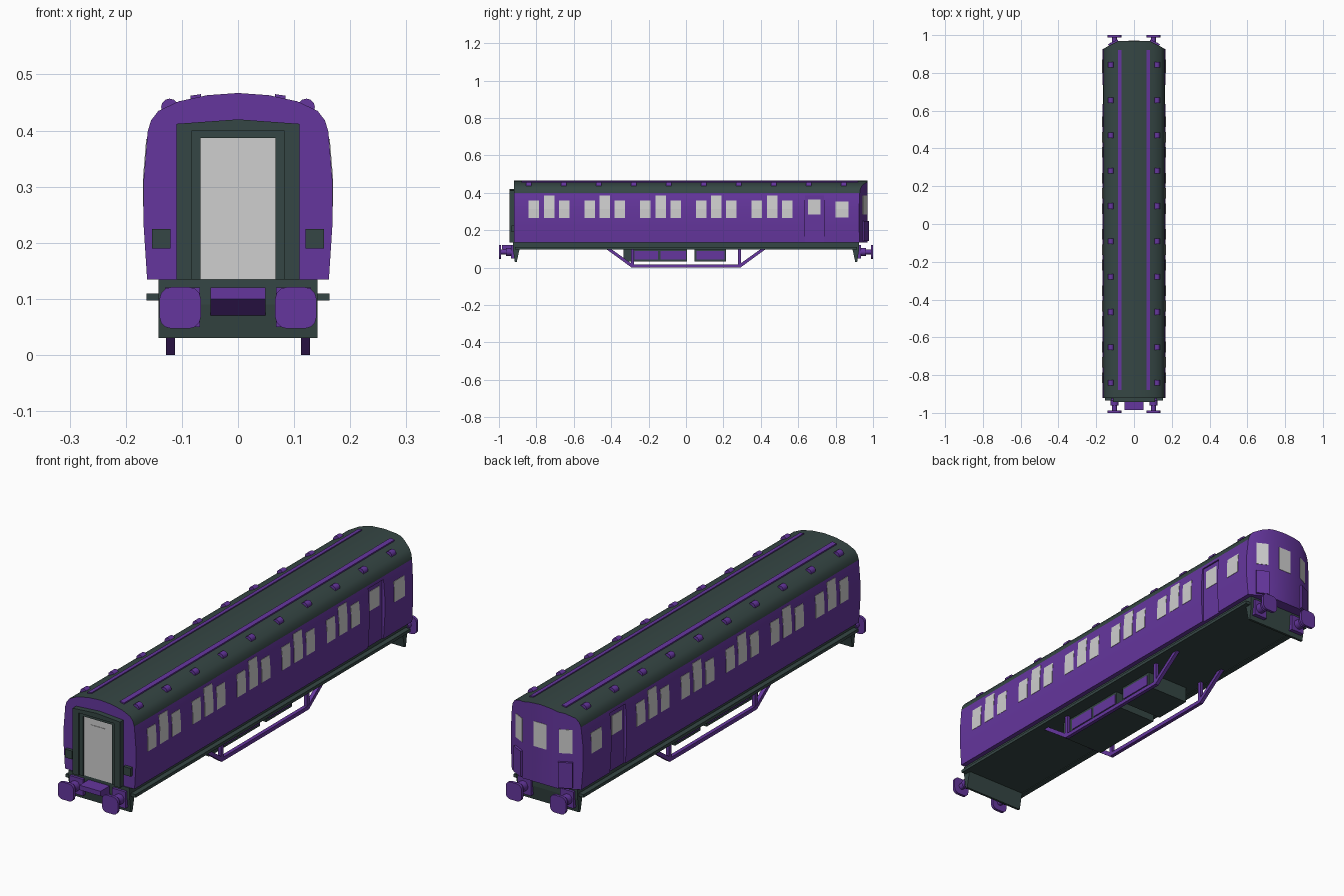
import bpy, bmesh, math
from mathutils import Matrix, Vector

old = bpy.data.objects.get("Cube")
if old:
    bpy.data.objects.remove(old)


def material(name, rgb):
    m = bpy.data.materials.new(name)
    m.use_nodes = True
    m.diffuse_color = (*rgb, 1)
    m.node_tree.nodes["Principled BSDF"].inputs["Base Color"].default_value = (*rgb, 1)
    return m


PURPLE = material("purple paint", (0.13, 0.037, 0.34))
DARK = material("dark slate", (0.036, 0.062, 0.058))
GLASS = material("pale grey", (0.62, 0.62, 0.62))


def finish(name, bm, *mats):
    bmesh.ops.recalc_face_normals(bm, faces=bm.faces[:])
    mesh = bpy.data.meshes.new(name)
    bm.to_mesh(mesh)
    bm.free()
    for m in mats:
        mesh.materials.append(m)
    ob = bpy.data.objects.new(name, mesh)
    bpy.context.collection.objects.link(ob)
    return ob


def prism_mesh(points, a, b, axis="y"):
    """Extrude a 2D outline: (x, z) along y, or (y, z) along x."""
    bm = bmesh.new()
    place = (lambda p, t: (p[0], t, p[1])) if axis == "y" else (lambda p, t: (t, p[0], p[1]))
    ends = [[bm.verts.new(place(p, t)) for p in points] for t in (a, b)]
    n = len(points)
    bm.faces.new(ends[0])
    bm.faces.new(ends[1][::-1])
    for i in range(n):
        j = (i + 1) % n
        bm.faces.new((ends[0][i], ends[0][j], ends[1][j], ends[1][i]))
    return bm


def prism(name, points, a, b, mat, axis="y"):
    return finish(name, prism_mesh(points, a, b, axis), mat)


def box(name, x, y, z, mat):
    pts = [(x[0], z[0]), (x[1], z[0]), (x[1], z[1]), (x[0], z[1])]
    return prism(name, pts, y[0], y[1], mat)


def smooth(objects):
    bpy.ops.object.select_all(action="DESELECT")
    for ob in objects:
        ob.select_set(True)
    bpy.context.view_layer.objects.active = objects[0]
    bpy.ops.object.shade_smooth_by_angle(angle=math.radians(32))


# Half cross-section of the coach, bottom to roof crown
EAVE = 0.398
SIDE = [(0.162, 0.135), (0.168, 0.228), (0.168, 0.314), (0.161, EAVE)]
ROOF = [(0.155, 0.418), (0.142, 0.435), (0.106, 0.452), (0.055, 0.463)]
CROWN = (0, 0.467)
DOOR_X = 0.156
DOOR_Y = (0.635, 0.737)


def side_x(z):
    for (x0, z0), (x1, z1) in zip(SIDE, SIDE[1:]):
        if z <= z1:
            return x0 + (x1 - x0) * (z - z0) / (z1 - z0)
    return SIDE[-1][0]


def mirrored(half):
    return half + [CROWN] + [(-x, z) for x, z in reversed(half)]


# Bowed rear end: a flat middle and two angled facets
REAR, FLAT, CORNER = 0.97, 0.08, (0.168, 0.925)
slope = Vector((REAR - CORNER[1], CORNER[0] - FLAT, 0)).normalized()
door_half = [(DOOR_X, 0.135), (DOOR_X, 0.385), (side_x(0.385), 0.385), SIDE[-1]] + ROOF
shells = [("main_body", SIDE + ROOF, -0.92, DOOR_Y[0]),
          ("doorway_body", door_half, *DOOR_Y),
          ("rear_body", SIDE + ROOF, DOOR_Y[1], REAR)]
rounded = []
for name, half, y0, y1 in shells:
    bm = prism_mesh(mirrored(half), y0, y1)
    if name == "rear_body":
        for s in (-1, 1):
            cut = bmesh.ops.bisect_plane(
                bm, geom=bm.verts[:] + bm.edges[:] + bm.faces[:], dist=1e-5, clear_outer=True,
                plane_co=(s * FLAT, REAR, 0), plane_no=(s * slope.x, slope.y, 0))
            rim = [g for g in cut["geom_cut"] if isinstance(g, bmesh.types.BMEdge)]
            bmesh.ops.holes_fill(bm, edges=rim)
    bmesh.ops.recalc_face_normals(bm, faces=bm.faces[:])
    for f in bm.faces:
        f.material_index = int(f.normal.z > 0.15 and f.calc_center_median().z > EAVE)
    rounded.append(finish(name, bm, PURPLE, DARK))


# Side windows, following the curve of the side
def side_window(name, s, y, w, z0, z1):
    levels = [z0, 0.314, z1]
    pts = [(s * (side_x(z) + 0.0015), z) for z in levels]
    pts += [(s * (side_x(z) - 0.004), z) for z in reversed(levels)]
    prism(name, pts, y - w / 2, y + w / 2, GLASS)


for s in (-1, 1):
    for k in range(5):
        for i in (-1, 0, 1):
            y = -0.732 + 0.298 * k + 0.081 * i
            side_window("side_window", s, y, 0.056, 0.265, 0.36 if i else 0.385)
    side_window("rear_side_window", s, 0.835, 0.07, 0.267, 0.353)
    box("door_window", sorted((s * (DOOR_X - 0.004), s * (DOOR_X + 0.0015))),
        (0.652, 0.718), (0.283, 0.365), GLASS)

# Rear end windows and raised panels
box("rear_centre_window", (-0.03, 0.03), (0.966, REAR + 0.0015), (0.285, 0.39), GLASS)
angle = math.atan2(slope.x, slope.y)
for s in (-1, 1):
    spot = Matrix.Translation((s * 0.108, REAR - (0.108 - FLAT) * slope.x / slope.y, 0))
    turn = spot @ Matrix.Rotation(-s * angle, 4, "Z")
    box("rear_angled_window", (-0.026, 0.026), (-0.003, 0.0015),
        (0.285, 0.385), GLASS).matrix_world = turn
    box("rear_panel", (-0.028, 0.028), (-0.003, 0.01),
        (0.142, 0.25), PURPLE).matrix_world = turn

# Front gangway: two nested frames, door and raised door panel
for name, inner, outer, top, y in (("gangway_frame", 0.083, 0.11, 0.412, -0.943),
                                   ("gangway_inner_frame", 0.067, 0.084, 0.399, -0.936)):
    low = 0.387 if inner < 0.08 else 0.399
    for s in (-1, 1):
        box(name + "_post", sorted((s * inner, s * outer)), (y, -0.915), (0.135, low), DARK)
    rise = 0.008 if inner > 0.08 else 0
    prism(name + "_top", [(-outer, low), (outer, low), (outer, top), (0, top + rise),
                          (-outer, top)], y, -0.915, DARK)
box("gangway_door", (-0.067, 0.067), (-0.928, -0.915), (0.135, 0.387), GLASS)
box("gangway_door_panel", (-0.034, 0.033), (-0.93, -0.92), (0.265, 0.357), GLASS)
for s in (-1, 1):
    box("front_lamp_box", sorted((s * 0.12, s * 0.153)), (-0.934, -0.915), (0.19, 0.225), DARK)

# Roof strips and ventilators
for s in (-1, 1):
    strip = [(0.066, 0.455), (0.066, 0.465), (0.085, 0.462), (0.085, 0.45)]
    prism("roof_strip", [(s * x, z) for x, z in strip], -0.88, 0.92, PURPLE)
    for k in range(10):
        y = -0.84 + 0.187 * k
        ring = [(s * 0.122 + 0.015 * math.cos(a), 0.442 + 0.015 * math.sin(a))
                for a in (math.tau * i / 12 for i in range(12))]
        rounded.append(prism("roof_vent", ring, y - 0.015, y + 0.015, PURPLE))

# Underframe, footboards and end beams
box("underframe", (-0.142, 0.142), (-0.918, 0.92), (0.1, 0.136), DARK)
for s in (-1, 1):
    box("footboard", sorted((s * 0.14, s * 0.163)), (-0.915, 0.915), (0.097, 0.11), DARK)
    beam = [(0.924, 0.135), (0.924, 0.09), (0.915, 0.03), (0.905, 0.03), (0.89, 0.1), (0.89, 0.135)]
    prism("end_beam", [(s * y, z) for y, z in beam], -0.142, 0.142, DARK, "x")


# Buffers
def buffer_part(name, x, radius, y0, y1, clip=1.0):
    ring = []
    for i in range(24):
        a = math.tau * (i + 0.5) / 24
        ring.append((x + max(-clip, min(clip, radius * math.cos(a))),
                     0.084 + max(-clip, min(clip, radius * math.sin(a)))))
    rounded.append(prism(name, ring, y0, y1, PURPLE))


for end in (-1, 1):
    for s in (-1, 1):
        x = s * 0.103
        box("buffer_housing", sorted((s * 0.068, s * 0.13)),
            sorted((end * 0.915, end * 0.935)), (0.05, 0.12), PURPLE)
        buffer_part("buffer_sleeve", x, 0.021, end * 0.93, end * 0.962)
        buffer_part("buffer_shank", x, 0.013, end * 0.96, end * 0.992)
        buffer_part("buffer_head", x, 0.043, end * 0.988, end, 0.0368)

# Front coupler
prism("front_coupler", [(-0.985, 0.12), (-0.985, 0.1), (-0.92, 0.07), (-0.92, 0.12)],
      -0.049, 0.049, PURPLE, "x")

# Truss rods with posts
half_truss = [(-0.43, 0.102), (-0.29, 0), (0.29, 0), (0.43, 0.102)]
inner_truss = [(0.403, 0.102), (0.283, 0.016), (-0.283, 0.016), (-0.403, 0.102)]
for s in (-1, 1):
    prism("truss_rod", half_truss + inner_truss, s * 0.112, s * 0.128, PURPLE, "x")
    for y in (-0.285, 0.285):
        box("truss_post", sorted((s * 0.113, s * 0.127)), (y - 0.008, y + 0.008),
            (0.01, 0.102), PURPLE)

# Equipment boxes with side panels
for y0, y1, panels in ((-0.335, 0.005, ((-0.275, -0.15), (-0.137, 0))),
                       (0.045, 0.215, ((0.055, 0.205),))):
    box("equipment_box", (-0.1, 0.1), (y0, y1), (0.032, 0.102), DARK)
    for s in (-1, 1):
        for span in panels:
            box("equipment_panel", sorted((s * 0.098, s * 0.103)), span, (0.043, 0.088), PURPLE)

smooth(rounded)
